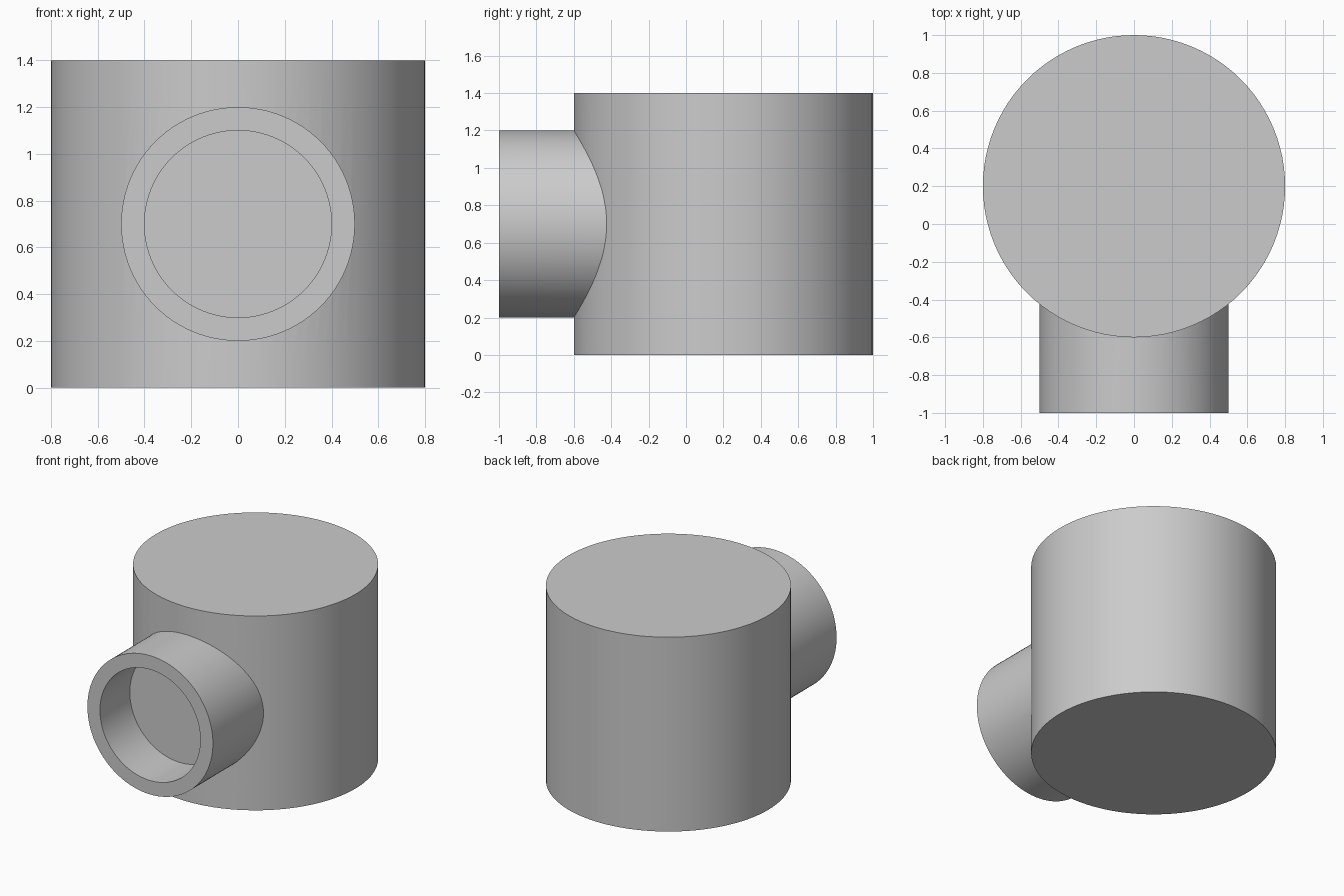
import bpy
import bmesh
import math
from mathutils import Matrix

cube = bpy.data.objects.get("Cube")
if cube:
    bpy.data.objects.remove(cube, do_unlink=True)

SEGMENTS = 96

grey = bpy.data.materials.new("plain grey")
grey.use_nodes = True
colour = (0.6, 0.6, 0.6, 1)
grey.diffuse_color = colour
grey.node_tree.nodes["Principled BSDF"].inputs["Base Color"].default_value = colour


def turned(name, profile, placement):
    """Solid of revolution from (radius, height) points, capped at both ends."""
    bm = bmesh.new()
    rings = []
    for radius, height in profile:
        ring = []
        for i in range(SEGMENTS):
            a = math.tau * i / SEGMENTS
            ring.append(bm.verts.new((radius * math.cos(a), radius * math.sin(a), height)))
        rings.append(ring)
    for low, high in zip(rings, rings[1:]):
        for i in range(SEGMENTS):
            j = (i + 1) % SEGMENTS
            bm.faces.new((low[i], low[j], high[j], high[i]))
    bm.faces.new(rings[0][::-1])
    bm.faces.new(rings[-1])
    bm.transform(placement)
    bmesh.ops.recalc_face_normals(bm, faces=bm.faces)
    mesh = bpy.data.meshes.new(name)
    bm.to_mesh(mesh)
    bm.free()
    mesh.materials.append(grey)
    obj = bpy.data.objects.new(name, mesh)
    bpy.context.collection.objects.link(obj)
    return obj


# Upright drum
body = turned("drum_with_spout", [(0.8, 0), (0.8, 1.4)], Matrix.Translation((0, 0.2, 0)))

# Front spout with a blind, flat-bottomed bore
forward = Matrix.Translation((0, 0, 0.7)) @ Matrix.Rotation(math.pi / 2, 4, "X")
spout = turned("spout", [(0.5, 0), (0.5, 1), (0.4, 1), (0.4, 0.66)], forward)

# Fuse the two into one solid
union = body.modifiers.new("fuse", "BOOLEAN")
union.operation = "UNION"
union.solver = "EXACT"
union.object = spout
bpy.context.view_layer.objects.active = body
body.select_set(True)
bpy.ops.object.modifier_apply(modifier=union.name)
bpy.data.objects.remove(spout, do_unlink=True)

bpy.ops.object.select_all(action="DESELECT")
body.select_set(True)
bpy.ops.object.shade_smooth_by_angle(angle=math.radians(30))
